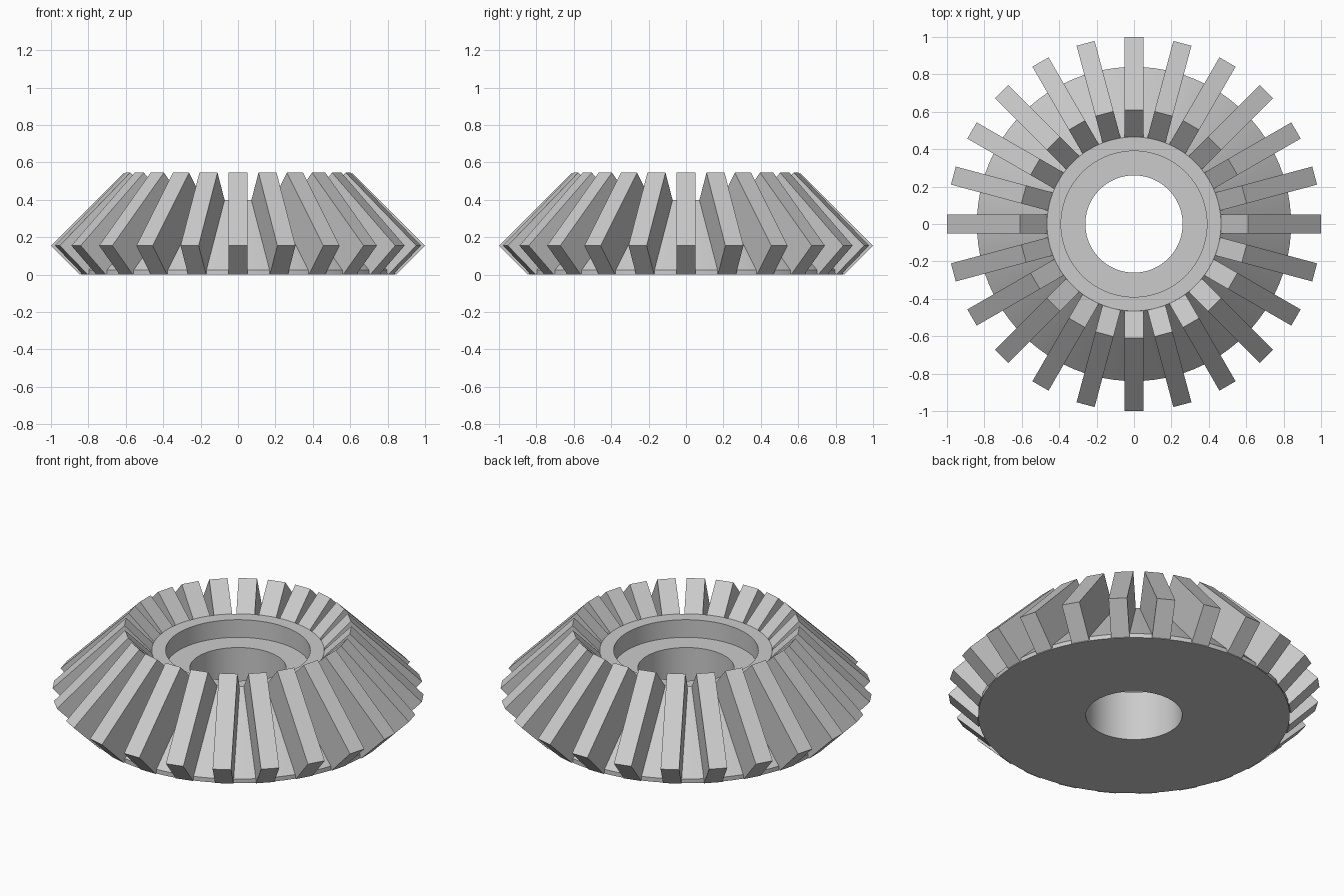
import bpy, bmesh, math
from mathutils import Matrix, Vector

cube = bpy.data.objects.get("Cube")
if cube:
    bpy.data.objects.remove(cube, do_unlink=True)

TEETH = 24
TOOTH_HALF_WIDTH = 0.05
SEGMENTS = 96

steel = bpy.data.materials.new("grey_steel")
steel.use_nodes = True
colour = (0.6, 0.6, 0.6, 1)
steel.diffuse_color = colour
steel.node_tree.nodes["Principled BSDF"].inputs["Base Color"].default_value = colour


def finish(name, bm):
    bmesh.ops.recalc_face_normals(bm, faces=bm.faces)
    mesh = bpy.data.meshes.new(name)
    bm.to_mesh(mesh)
    bm.free()
    mesh.materials.append(steel)
    obj = bpy.data.objects.new(name, mesh)
    bpy.context.collection.objects.link(obj)
    return obj


# Gear body: radius/height profile turned around z, with bore and recess
profile = [(0.26, 0), (0.84, 0), (0.84, 0.025), (0.465, 0.4),
           (0.39, 0.4), (0.39, 0.295), (0.26, 0.295)]
bm = bmesh.new()
points = [bm.verts.new((r, 0, z)) for r, z in profile]
edges = [bm.edges.new((a, b)) for a, b in zip(points, points[1:] + points[:1])]
bmesh.ops.spin(bm, geom=points + edges, axis=(0, 0, 1), cent=(0, 0, 0),
               angle=math.tau, steps=SEGMENTS, use_merge=True)
bmesh.ops.remove_doubles(bm, verts=bm.verts, dist=0.0001)
body = finish("gear_body", bm)
bpy.ops.object.select_all(action="DESELECT")
body.select_set(True)
bpy.context.view_layer.objects.active = body
bpy.ops.object.shade_smooth_by_angle(angle=math.radians(30))

# Teeth: slanted bars, rooted slightly inside the cone
section = [(0.845, 0), (1, 0.155), (0.61, 0.545), (0.455, 0.39)]
bm = bmesh.new()
for i in range(TEETH):
    turn = Matrix.Rotation(math.tau * i / TEETH, 3, "Z")
    side = [bm.verts.new(turn @ Vector((r, -TOOTH_HALF_WIDTH, z))) for r, z in section]
    face = bm.faces.new(side)
    bar = bmesh.ops.extrude_face_region(bm, geom=[face], use_keep_orig=True)
    moved = [v for v in bar["geom"] if isinstance(v, bmesh.types.BMVert)]
    bmesh.ops.translate(bm, verts=moved, vec=turn @ Vector((0, 2 * TOOTH_HALF_WIDTH, 0)))
finish("gear_teeth", bm)
